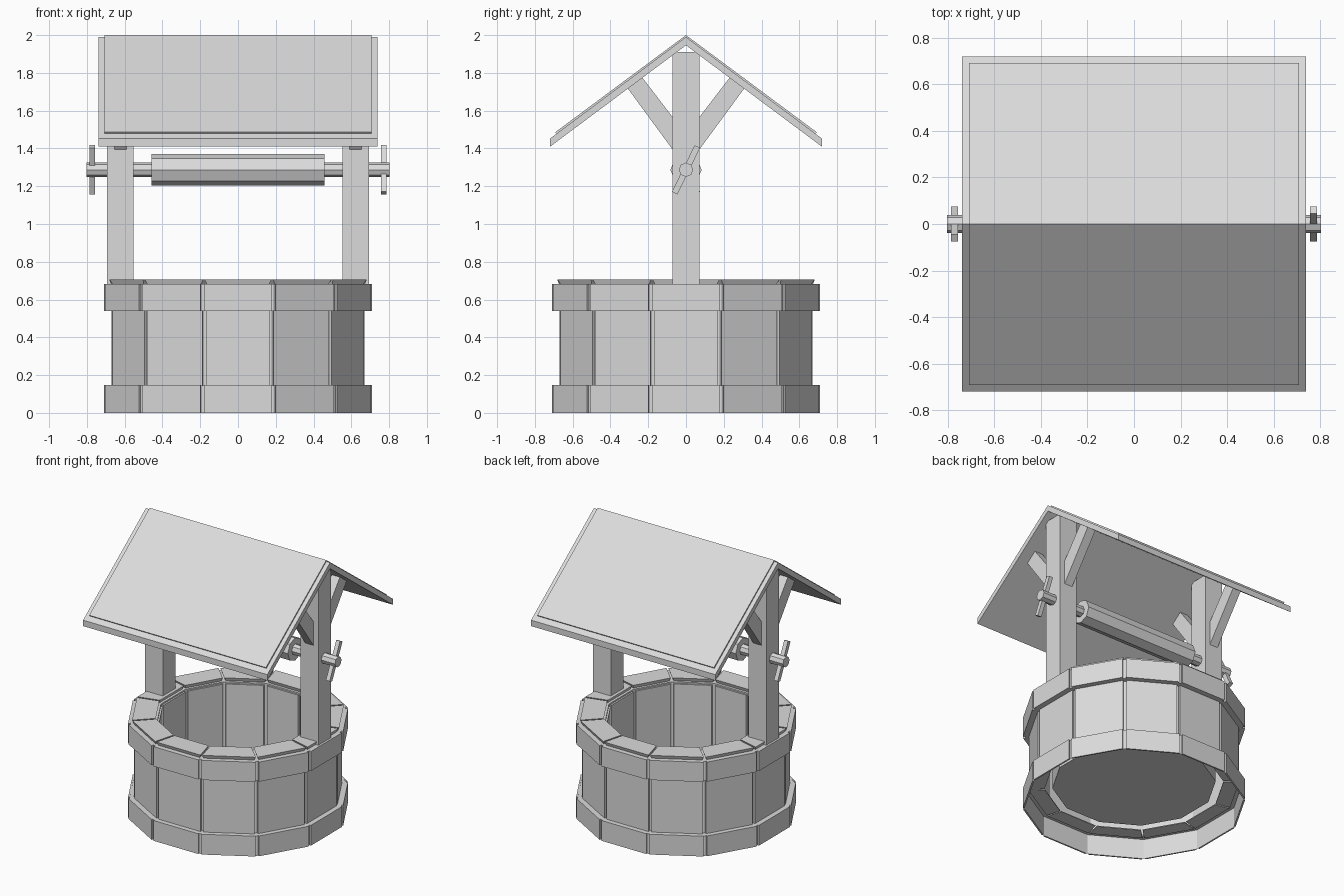
import bpy, bmesh, math
from mathutils import Matrix, Vector

if "Cube" in bpy.data.objects:
    bpy.data.objects.remove(bpy.data.objects["Cube"])

TONE = (0.71, 0.71, 0.71, 1)
grey = bpy.data.materials.new("plain_grey")
grey.use_nodes = True
grey.diffuse_color = TONE
grey.node_tree.nodes["Principled BSDF"].inputs["Base Color"].default_value = TONE

SIDES = 12
TURN = 2 * math.pi / SIDES
TAN = math.tan(TURN / 2)


def finish(name, bm):
    bmesh.ops.recalc_face_normals(bm, faces=bm.faces)
    mesh = bpy.data.meshes.new(name)
    bm.to_mesh(mesh)
    bm.free()
    mesh.materials.append(grey)
    obj = bpy.data.objects.new(name, mesh)
    bpy.context.collection.objects.link(obj)
    return obj


def loft(bm, low_points, high_points):
    """Close a solid between two matching outlines."""
    low = [bm.verts.new(p) for p in low_points]
    high = [bm.verts.new(p) for p in high_points]
    bm.faces.new(low)
    bm.faces.new(high)
    n = len(low)
    for i in range(n):
        bm.faces.new((low[i], low[(i + 1) % n], high[(i + 1) % n], high[i]))


def stone_ring(name, r0, r1, z0, z1, undercut=0.0, gap=0.011):
    """Twelve wedge stones between two apothems; undercut narrows their foot."""
    bm = bmesh.new()

    def outline(z, inset):
        a, b = r0 + inset, r1 - inset
        wa, wb = a * TAN - gap - inset, b * TAN - gap - inset
        return [Vector(p) for p in ((-wa, a, z), (wa, a, z), (wb, b, z), (-wb, b, z))]

    for i in range(SIDES):
        rot = Matrix.Rotation(i * TURN, 3, 'Z')
        loft(bm, [rot @ p for p in outline(z0, undercut)], [rot @ p for p in outline(z1, 0)])
    return finish(name, bm)


def side_profile(name, outline, x0, x1):
    """Extrude a (y, z) outline along x."""
    bm = bmesh.new()
    loft(bm, [(x0, y, z) for y, z in outline], [(x1, y, z) for y, z in outline])
    return finish(name, bm)


def octagon_rod(name, radius, half_length, z):
    pts = [(radius * math.cos(i * math.pi / 4), z + radius * math.sin(i * math.pi / 4))
           for i in range(8)]
    return side_profile(name, pts, -half_length, half_length)


# Well core: a twelve-sided shell, open beneath the floor
bm = bmesh.new()
profile = [(0.698, 0), (0.698, 0.145), (0.652, 0.145), (0.652, 0.54), (0.693, 0.54),
           (0.693, 0.682), (0.52, 0.682), (0.52, 0.145)]
rings = []
for r, z in profile:
    rad = r / math.cos(TURN / 2)
    rings.append([bm.verts.new((rad * math.cos((i + 0.5) * TURN),
                                rad * math.sin((i + 0.5) * TURN), z)) for i in range(SIDES)])
for a, b in zip(rings, rings[1:]):
    for i in range(SIDES):
        j = (i + 1) % SIDES
        bm.faces.new((a[i], a[j], b[j], b[i]))
bm.faces.new(rings[-1])
finish("well_core", bm)

# Stones: foot, wall, rim, rim top, inner lining and underside
stone_ring("foot_stones", 0.698, 0.709, 0, 0.147)
stone_ring("wall_stones", 0.652, 0.67, 0.145, 0.54)
stone_ring("rim_stones", 0.693, 0.709, 0.54, 0.682)
stone_ring("rim_top_stones", 0.53, 0.682, 0.682, 0.706, undercut=0.009, gap=0.006)
stone_ring("lining_stones", 0.508, 0.52, 0.16, 0.672)
stone_ring("underside_stones", 0.57, 0.672, 0.139, 0.145, gap=0.006)

# Posts and roof braces
brace = [(0.07, 1.393), (0.07, 1.565), (0.235, 1.78), (0.31, 1.72)]
for side, sx in (("left", 1), ("right", -1)):
    post = [(-0.072, 0.68), (0.072, 0.68), (0.072, 1.91), (-0.072, 1.91)]
    side_profile(side + "_post", post, sx * 0.552, sx * 0.694)
    for end, sy in (("back", 1), ("front", -1)):
        side_profile(f"{side}_{end}_brace", [(sy * y, z) for y, z in brace],
                     sx * 0.59, sx * 0.655)

# Roof: a folded slab with a slightly raised panel on each slope
side_profile("roof_slab", [(0, 1.99), (0.719, 1.453), (0.719, 1.41), (0, 1.946),
                           (-0.719, 1.41), (-0.719, 1.453)], -0.738, 0.738)
side_profile("roof_panel", [(0, 2.0), (0.692, 1.486), (0.684, 1.476), (0, 1.98),
                            (-0.684, 1.476), (-0.692, 1.486)], -0.708, 0.708)

# Windlass: axle, drum and the two crank bars
AXLE_Z = 1.287
octagon_rod("axle", 0.038, 0.803, AXLE_Z)
octagon_rod("drum", 0.083, 0.457, AXLE_Z)
for side, sx in (("left", 1), ("right", -1)):
    tilt = Matrix.Rotation(math.radians(-26) * sx, 2)
    corners = [(-0.016, -0.137), (0.016, -0.137), (0.016, 0.137), (-0.016, 0.137)]
    bar = [tilt @ Vector(c) + Vector((0, AXLE_Z)) for c in corners]
    side_profile(side + "_crank", bar, sx * 0.756, sx * 0.786)
